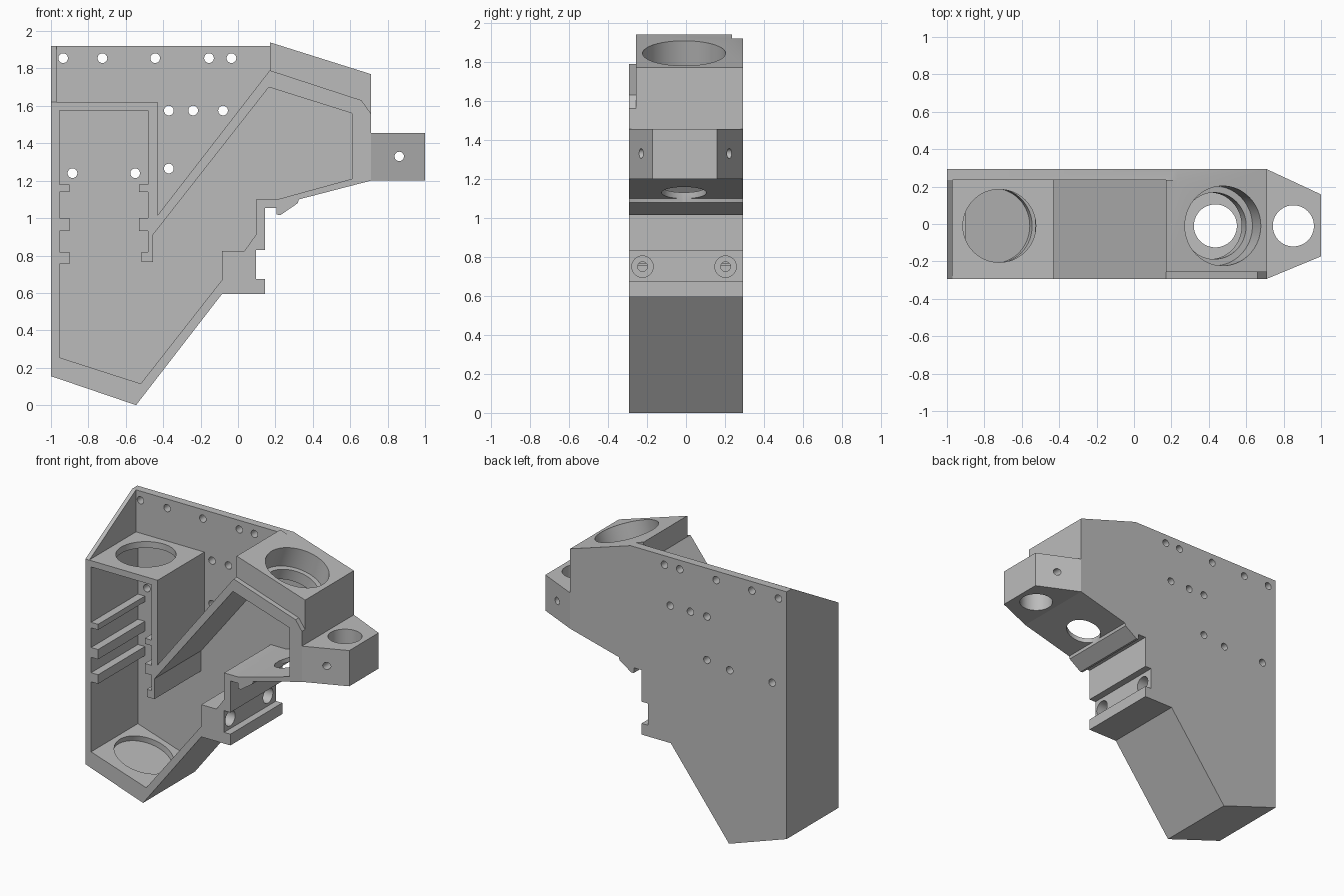
import bpy
import bmesh
from mathutils import Vector

default = bpy.data.objects.get("Cube")
if default:
    bpy.data.objects.remove(default, do_unlink=True)

grey = bpy.data.materials.new("plain_grey")
grey.use_nodes = True
COLOUR = (0.5, 0.5, 0.5, 1)
grey.diffuse_color = COLOUR
grey.node_tree.nodes["Principled BSDF"].inputs["Base Color"].default_value = COLOUR

FRONT, BACK, INNER, MID = -0.293, 0.293, 0.235, -0.01


def prism(name, outline, place, push):
    """Extrude a 2D outline, placed in space by a function, along push."""
    bm = bmesh.new()
    face = bm.faces.new([bm.verts.new(place(a, b)) for a, b in outline])
    ext = bmesh.ops.extrude_face_region(bm, geom=[face])
    bmesh.ops.translate(bm, vec=push, verts=[v for v in ext["geom"] if isinstance(v, bmesh.types.BMVert)])
    bmesh.ops.recalc_face_normals(bm, faces=bm.faces)
    mesh = bpy.data.meshes.new(name)
    bm.to_mesh(mesh)
    bm.free()
    obj = bpy.data.objects.new(name, mesh)
    bpy.context.collection.objects.link(obj)
    mesh.materials.append(grey)
    return obj


def slab(name, outline, y0, y1):
    return prism(name, outline, lambda x, z: (x, y0, z), (0, y1 - y0, 0))


def combine(obj, tool, operation="DIFFERENCE"):
    """Apply a boolean and discard the tool."""
    mod = obj.modifiers.new("cut", "BOOLEAN")
    mod.operation = operation
    mod.solver = "EXACT"
    mod.object = tool
    bpy.context.view_layer.objects.active = obj
    bpy.ops.object.modifier_apply(modifier=mod.name)
    bpy.data.objects.remove(tool, do_unlink=True)


def drill(obj, start, direction, radius, depth, sides=64):
    """Bore a round hole from start along direction, with a little lead-in."""
    d = Vector(direction).normalized()
    lead = 0.05
    bpy.ops.mesh.primitive_cylinder_add(vertices=sides, radius=radius, depth=depth + lead,
                                        location=Vector(start) + d * (depth - lead) / 2)
    tool = bpy.context.object
    tool.rotation_euler = d.to_track_quat("Z", "Y").to_euler()
    bpy.context.view_layer.update()
    combine(obj, tool)


# Housing body: full silhouette, then hollowed out
silhouette = [(-1, 1.94), (0.17, 1.94), (0.71, 1.77), (0.71, 1.2), (0.325, 1.1), (0.32, 1.08),
              (0.225, 1.015), (0.205, 1.02), (0.205, 1.055), (0.145, 1.055), (0.145, 0.83),
              (0.095, 0.83), (0.095, 0.675), (0.145, 0.675), (0.145, 0.595), (-0.085, 0.595),
              (-0.545, 0), (-1, 0.155)]
body = slab("housing_body", silhouette, FRONT, BACK)

# Main cavity with guide rails along both sides of the battery bay
rails = [(1.18, 1.14), (1.0, 0.93), (0.82, 0.755)]
cavity = [(-0.955, 0.255)]
for top, low in reversed(rails):
    cavity += [(-0.955, low), (-0.9, low), (-0.9, top), (-0.955, top)]
cavity += [(-0.955, 1.575), (-0.48, 1.575)]
for top, low in rails[:2]:
    cavity += [(-0.48, top), (-0.53, top), (-0.53, low), (-0.48, low)]
cavity += [(-0.48, 0.82), (-0.515, 0.82), (-0.515, 0.765), (-0.455, 0.765), (-0.455, 0.91),
           (0.165, 1.7), (0.61, 1.56), (0.61, 1.21), (0.21, 1.1), (0.095, 1.1), (0.095, 0.91),
           (0.035, 0.825), (-0.085, 0.825), (-0.085, 0.67), (-0.52, 0.115)]
combine(body, slab("cavity_cutter", cavity, -0.5, INNER))

# Open area above the bay and the diagonal wall
open_area = [(-1.1, 1.62), (-0.43, 1.62), (-0.43, 1.015), (0.17, 1.79), (0.17, 2.1), (-1.1, 2.1)]
combine(body, slab("open_area_cutter", open_area, -0.5, INNER))

# Back plate stops a little lower than the mount block
combine(body, slab("plate_top_cutter", [(-1.1, 1.92), (0.6, 1.92), (0.6, 2.1), (-1.1, 2.1)], INNER, 0.5))

# Lowered front lip of the mount block
lip = [(0.1, 1.813), (0.66, 1.63), (0.71, 1.56), (0.8, 1.434), (0.8, 2.1), (0.1, 2.1)]
combine(body, slab("lip_cutter", lip, -0.5, -0.257))

# Bay opening in the top and round recess in the sloped floor
drill(body, (-0.72, MID, 1.62), (0, 0, -1), 0.195, 0.1)
drill(body, (-0.735, MID, 0.184), (-0.31, 0, -0.95), 0.2, 0.04)

# Stepped bore in the mount block, and the floor hole under it
tilt = (-0.3, 0, -0.954)
drill(body, (0.475, MID, 1.844), tilt, 0.213, 0.15)
drill(body, (0.475, MID, 1.844), tilt, 0.178, 0.32)
drill(body, (0.435, MID, 1.25), (0, 0, -1), 0.115, 0.25)

# Counterbored screw holes in the lower step
for side in (-1, 1):
    start = (0.095, MID + side * 0.213, 0.75)
    drill(body, start, (-1, 0, 0), 0.055, 0.1, 32)
    drill(body, start, (-1, 0, 0), 0.025, 0.22, 24)

# Small holes through the back plate
rows = {1.855: (-0.935, -0.725, -0.443, -0.155, -0.035),
        1.575: (-0.37, -0.24, -0.08),
        1.265: (-0.37,),
        1.24: (-0.885, -0.55)}
for z, columns in rows.items():
    for x in columns:
        drill(body, (x, BACK, z), (0, -1, 0), 0.026, 0.1, 24)

# Triangular gusset beside the back plate
gusset = prism("side_gusset", [(FRONT, 1.62), (INNER, 1.62), (INNER, 1.92)],
               lambda y, z: (-1, y, z), (0.03, 0, 0))

# Tapered end lug with a vertical bore and a cross hole
lug = prism("end_lug", [(0.71, FRONT), (1, MID - 0.163), (1, MID + 0.168), (0.71, BACK)],
            lambda x, y: (x, y, 1.2), (0, 0, 0.255))
drill(lug, (0.852, MID, 1.455), (0, 0, -1), 0.11, 0.4)
drill(lug, (0.862, BACK, 1.33), (0, -1, 0), 0.025, 0.7, 24)

# Smooth the bores while keeping edges crisp
bpy.ops.object.select_all(action="DESELECT")
for obj in (body, gusset, lug):
    obj.select_set(True)
bpy.context.view_layer.objects.active = body
bpy.ops.object.shade_smooth_by_angle(angle=0.5)
